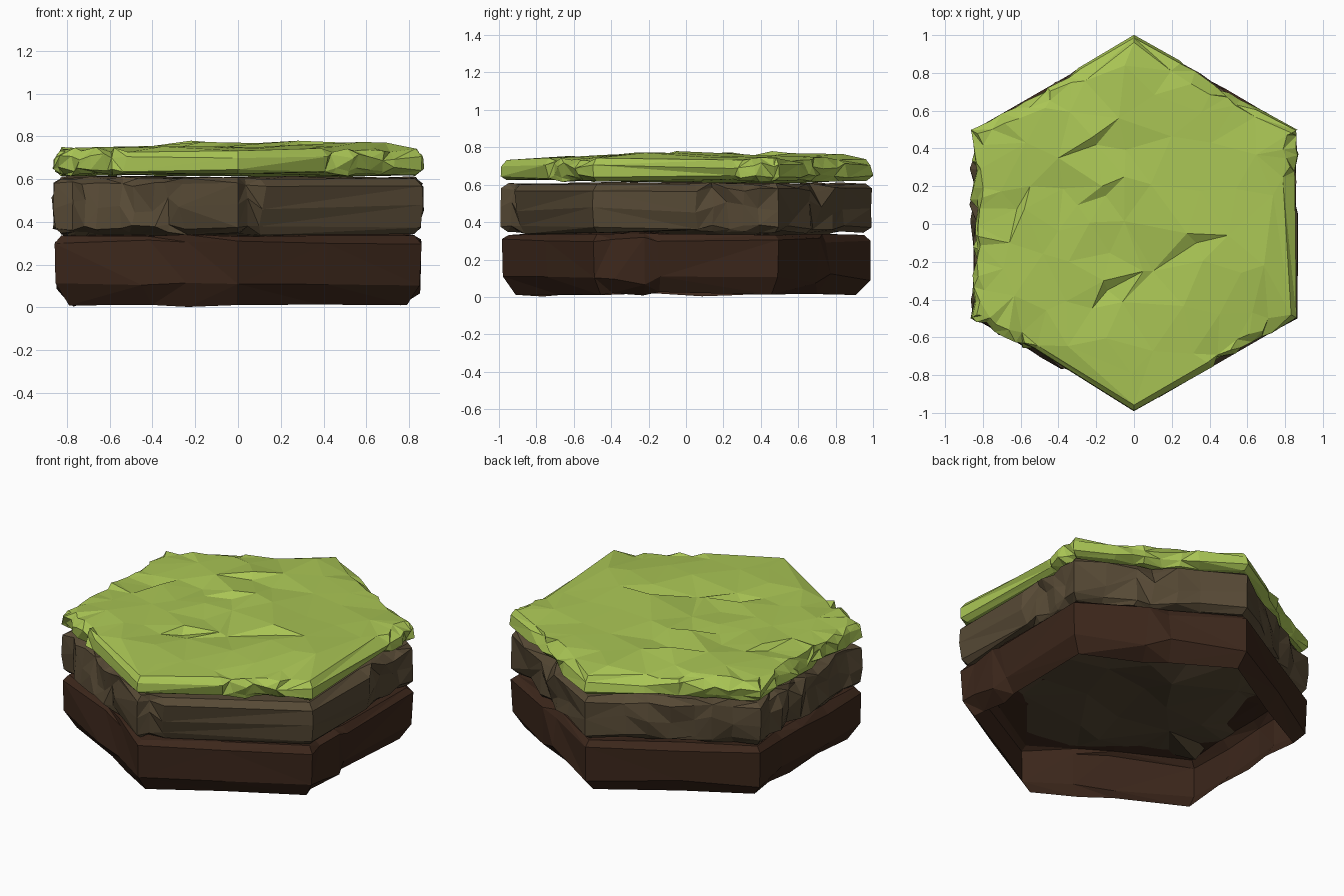
import bpy, bmesh, random
from math import sin, cos, pi
from mathutils import Vector, noise
from mathutils.geometry import delaunay_2d_cdt

if "Cube" in bpy.data.objects:
    bpy.data.objects.remove(bpy.data.objects["Cube"])

random.seed(7)
CORNERS = [Vector((sin(i * pi / 3), -cos(i * pi / 3))) for i in range(6)]


def rnd(a):
    return random.uniform(-a, a)


def material(name, rgb):
    m = bpy.data.materials.new(name)
    m.diffuse_color = (*rgb, 1)
    m.use_nodes = True
    m.node_tree.nodes["Principled BSDF"].inputs["Base Color"].default_value = m.diffuse_color
    return m


def outline(rough):
    """Hexagon stations: position, outward direction, roughness (0 on plain stretches)."""
    pts = []
    for i, spans in enumerate(rough):
        a, b = CORNERS[i], CORNERS[(i + 1) % 6]
        pts.append((a, a.normalized(), 0.25))
        ts = []
        for lo, hi, n in spans:
            ts += [(lo + (hi - lo) * (k + .5 + rnd(.25)) / n, 1.0) for k in range(n)]
        if not spans:
            ts = [(.5 + rnd(.1), 0.2)]
        for t, r in sorted(ts):
            pts.append((a.lerp(b, t), (a + b).normalized(), r))
    return pts


def cap(bm, ring, height, spacing, ledges, flip):
    """Close a ring with an irregular triangulated, bumpy surface."""
    pts = [v.co.xy for v in ring]
    zs = {}
    n = int(1 / spacing) + 1
    for i in range(-n, n + 1):
        for j in range(-n, n + 1):
            p = Vector(((i + .5 * (j % 2) + rnd(.3)) * spacing, (j + rnd(.3)) * spacing))
            near = any((p - Vector(q[:2])).length < .1 for l in ledges for q in l)
            if not near and max(abs(p.dot((CORNERS[k] + CORNERS[k - 1]).normalized()))
                                for k in range(6)) < .77:
                pts.append(p)
    for l in ledges:
        for x, y, z in l:
            zs[len(pts)] = z
            pts.append(Vector((x, y)))
    m = len(ring)
    edges = [(i, (i + 1) % m) for i in range(m)]
    co, _, faces, orig, _, _ = delaunay_2d_cdt(pts, edges, [], 1, 1e-5)
    verts = []
    for c, o in zip(co, orig):
        k = o[0] if o else -1
        if 0 <= k < m:
            verts.append(ring[k])
        else:
            verts.append(bm.verts.new((c.x, c.y, height(c.x, c.y) + zs.get(k, 0))))
    for f in faces:
        vs = [verts[i] for i in f]
        if len(set(vs)) == 3:
            bm.faces.new(vs[::-1] if flip else vs)


def layer(name, mat, rows, rough, amp, top, bottom=None, spacing=.24, ledges=()):
    """Rows are (z, inset, z wobble) from bottom to top; bottom=None leaves it open."""
    bm = bmesh.new()
    stations = outline(rough)
    rings = []
    for z, inset, wob in rows:
        ring = []
        for p, out, r in stations:
            side = Vector((-out.y, out.x))
            d = inset + r * random.uniform(-.12, 1) * amp
            q = p - out * d + side * (rnd(.014) if r == 1 else 0)
            ring.append(bm.verts.new((q.x, q.y, z + rnd(wob) * (.4 + .6 * r))))
        rings.append(ring)
    n = len(stations)
    for lo, hi in zip(rings, rings[1:]):
        for i in range(n):
            a, b, c, d = lo[i], lo[(i + 1) % n], hi[(i + 1) % n], hi[i]
            for tri in ([(a, b, c), (a, c, d)] if random.random() < .5 else [(a, b, d), (b, c, d)]):
                bm.faces.new(tri)
    cap(bm, rings[-1], top, spacing, ledges, False)
    if bottom:
        cap(bm, rings[0], bottom, .3, (), True)
    me = bpy.data.meshes.new(name)
    bm.to_mesh(me)
    bm.free()
    me.materials.append(mat)
    ob = bpy.data.objects.new(name, me)
    bpy.context.collection.objects.link(ob)
    return ob


def bumps(base, amp, seed, freq=2.2):
    # stretched diagonally so the facets lie in slanting streaks
    def f(x, y):
        u, v = .85 * x + .5 * y, -.5 * x + .85 * y
        return base + amp * noise.noise(Vector((u * freq * .6, v * freq * 1.4, seed)))
    return f


# grass slab: ragged at some corners, plain elsewhere, small ledges on top
ledges = [
    [(-.36, -.41, 0), (-.16, -.30, .02), (-.14, -.35, -.02), (.05, -.25, .01)],
    [(.10, -.25, -.01), (.28, -.05, .03), (.33, -.10, -.01), (.50, -.06, .01)],
    [(-.66, -.10, 0), (-.62, .08, -.01), (-.58, .08, .025), (-.55, .20, .01)],
    [(-.40, .35, .01), (-.22, .46, .025), (-.20, .42, -.005), (-.08, .56, .01)],
    [(-.30, .10, 0), (-.17, .20, .02), (-.15, .15, -.015), (-.05, .25, .01)],
]
layer("grass_slab", material("grass", (.40, .56, .09)),
      [(.622, .035, .008), (.645, 0, .012), (.70, .005, .02), (.738, .035, .012)],
      [[(.45, .9, 7)], [(.72, 1, 5)], [(.2, .75, 6)], [(.3, .95, 8)], [(.05, .95, 13)],
       [(.0, .4, 7)]],
      .045, bumps(.75, .035, 3.1), bumps(.615, .02, 8.4), .21, ledges)

# middle soil: rocky along the left and back, smooth on the front right
layer("middle_soil", material("soil", (.095, .068, .036)),
      [(.345, .045, .012), (.375, .005, .015), (.48, 0, .04), (.575, .005, .015), (.605, .04, .008)],
      [[(.02, .18, 2)], [(.5, .95, 5)], [(.15, .8, 5)], [(.2, .9, 6)], [(.05, .95, 9)],
       [(.02, .75, 8)]],
      .05, bumps(.605, .03, 5.2), bumps(.315, .14, 1.7, 2.6))

# deep earth: broad facets, chamfered lower edge, open underneath
layer("deep_earth", material("earth", (.045, .020, .011)),
      [(.015, .085, .013), (.10, .012, .035), (.30, .008, .02), (.335, .045, .008)],
      [[], [(.05, .45, 3)], [(.3, .7, 2)], [], [(.1, .8, 3)], [(.3, .8, 2)]],
      .035, bumps(.325, .05, 2.6), None, .3)
